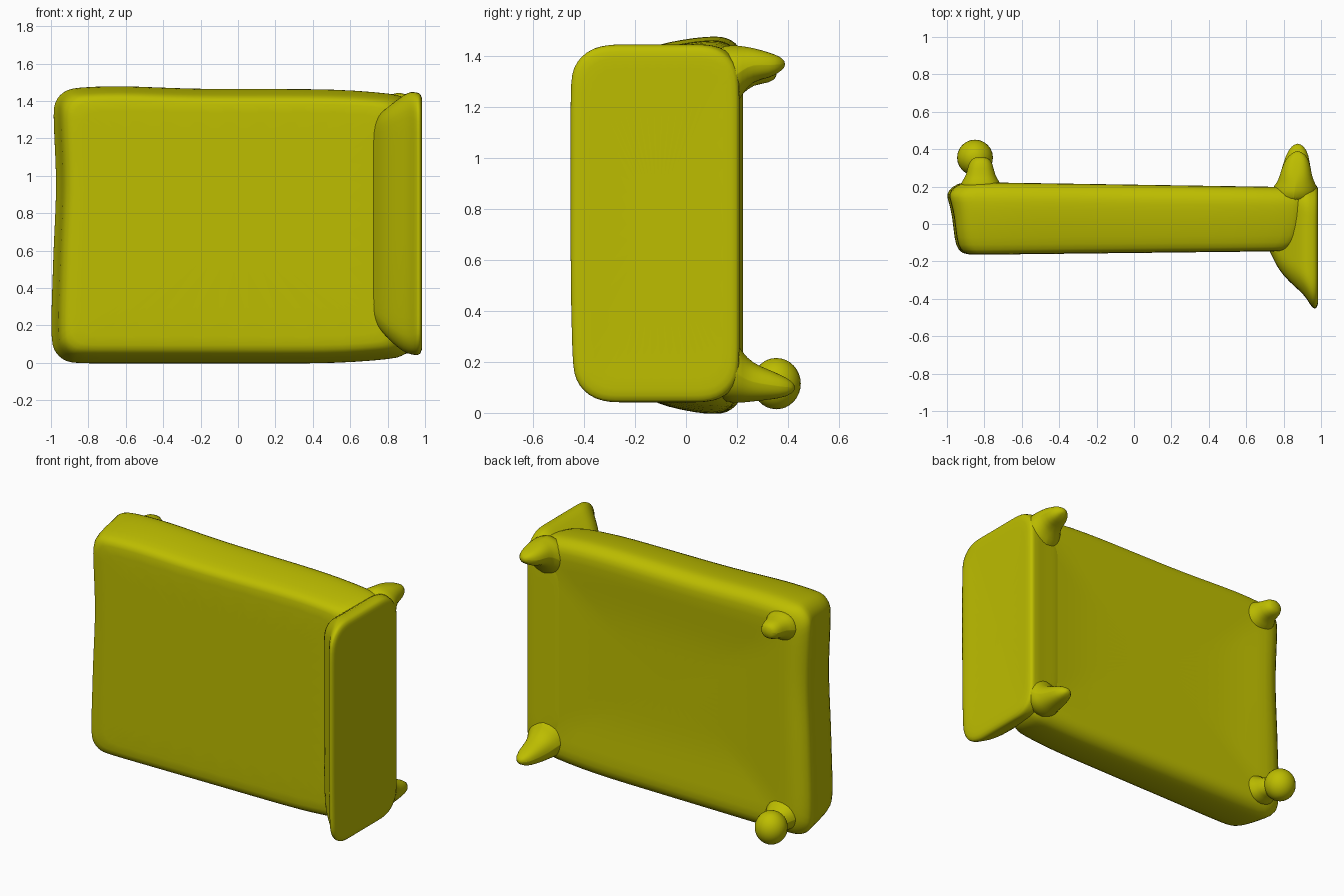
import bpy, bmesh, math

mat = bpy.data.materials.new("olive_yellow")
mat.diffuse_color = (0.51, 0.51, 0.0, 1)


def rounded_rect(u0, u1, v0, v1, r, arc=4, side=8):
    """Rounded rectangle outline with extra points along the straight sides."""
    r = min(r, (u1 - u0) * 0.49, (v1 - v0) * 0.49)
    centres = [(u1 - r, v1 - r), (u0 + r, v1 - r), (u0 + r, v0 + r), (u1 - r, v0 + r)]
    corners = []
    for k, (cu, cv) in enumerate(centres):
        angles = [math.pi / 2 * (k + i / arc) for i in range(arc + 1)]
        corners.append([(cu + r * math.cos(a), cv + r * math.sin(a)) for a in angles])
    pts = []
    for k in range(4):
        pts += corners[k]
        a, b = corners[k][-1], corners[(k + 1) % 4][0]
        pts += [(a[0] + (b[0] - a[0]) * i / side, a[1] + (b[1] - a[1]) * i / side)
                for i in range(1, side)]
    return pts


def finish(name, bm):
    bmesh.ops.recalc_face_normals(bm, faces=bm.faces)
    me = bpy.data.meshes.new(name)
    bm.to_mesh(me)
    bm.free()
    me.shade_smooth()
    me.materials.append(mat)
    ob = bpy.data.objects.new(name, me)
    bpy.context.collection.objects.link(ob)
    ob.modifiers.new("soften", 'SUBSURF').levels = 1
    ob.modifiers["soften"].render_levels = 1
    return ob


def loft(name, rings, place, side=8):
    """Skin rounded-rectangle rings (t, u0, u1, v0, v1, radius)."""
    bm = bmesh.new()
    loops = [[bm.verts.new(place(t, u, v)) for u, v in rounded_rect(*box, side=side)]
             for t, *box in rings]
    for a, b in zip(loops, loops[1:]):
        n = len(a)
        for i in range(n):
            bm.faces.new((a[i], a[(i + 1) % n], b[(i + 1) % n], b[i]))
    bm.faces.new(loops[0])
    bm.faces.new(loops[-1])
    return finish(name, bm)


# Mattress and base: slab on its side, thinner toward the headboard
def mattress_place(y, x, z):
    y *= 1 - 0.11 * (x + 0.9) / 1.6
    if x < -0.85:
        x += 0.02 * math.exp(-((z - 0.95) / 0.3) ** 2)
        x -= 0.008 * math.exp(-((z - 0.2) / 0.15) ** 2)
    if z > 1.35:
        z += 0.018 * math.exp(-((x + 0.65) / 0.25) ** 2)
    # narrows where it runs into the headboard
    pinch = max(0, x - 0.55) / 0.4
    z -= 0.035 * pinch * (z - 0.72) / 0.72
    return x, y, z


loft("mattress", [
    (-0.165, -0.82, 0.78, 0.16, 1.32, 0.08),
    (-0.165, -0.89, 0.82, 0.09, 1.39, 0.08),
    (-0.145, -0.935, 0.87, 0.05, 1.42, 0.10),
    (-0.08, -0.955, 0.92, 0.025, 1.44, 0.10),
    (0.04, -0.965, 0.94, 0.0, 1.46, 0.11),
    (0.12, -0.985, 0.95, -0.005, 1.465, 0.12),
    (0.16, -1.0, 0.95, 0.0, 1.46, 0.12),
    (0.20, -0.965, 0.94, 0.025, 1.44, 0.12),
    (0.228, -0.91, 0.91, 0.07, 1.40, 0.11),
    (0.222, -0.80, 0.82, 0.16, 1.30, 0.08),
    (0.205, -0.60, 0.62, 0.34, 1.12, 0.08),
    (0.20, -0.40, 0.42, 0.50, 0.96, 0.08),
], mattress_place)

# Headboard: board flaring to a thin lip at its outer front edge
loft("headboard", [
    (0.70, -0.11, 0.17, 0.26, 1.22, 0.06),
    (0.735, -0.16, 0.185, 0.21, 1.30, 0.07),
    (0.765, -0.235, 0.195, 0.17, 1.34, 0.08),
    (0.83, -0.31, 0.20, 0.10, 1.39, 0.10),
    (0.89, -0.36, 0.205, 0.055, 1.435, 0.11),
    (0.925, -0.40, 0.21, 0.045, 1.45, 0.12),
    (0.955, -0.455, 0.21, 0.04, 1.445, 0.14),
    (0.978, -0.455, 0.21, 0.045, 1.44, 0.14),
    (0.988, -0.41, 0.18, 0.09, 1.40, 0.11),
    (0.98, -0.34, 0.12, 0.16, 1.32, 0.08),
], lambda x, y, z: (x, y + 0.025 * max(0, 0.5 - z) * (y < -0.2), z))


# Legs: tapered stubs pointing backward, flaring into the corners
def leg(name, rings):
    # each ring: y, x centre, z centre, half width, half height
    loft(name, [(y, x - a, x + a, z - b, z + b, min(a, b)) for y, x, z, a, b in rings],
         lambda y, x, z: (x, y, z), side=2)


leg("headboard_leg_upper", [
    (0.10, 0.85, 1.31, 0.13, 0.13), (0.19, 0.86, 1.32, 0.125, 0.125),
    (0.22, 0.865, 1.345, 0.10, 0.095), (0.26, 0.865, 1.37, 0.085, 0.065),
    (0.33, 0.87, 1.365, 0.07, 0.05), (0.37, 0.875, 1.37, 0.045, 0.03),
    (0.39, 0.875, 1.37, 0.01, 0.01)])
leg("headboard_leg_lower", [
    (0.10, 0.85, 0.18, 0.13, 0.13), (0.19, 0.86, 0.165, 0.125, 0.125),
    (0.22, 0.865, 0.14, 0.10, 0.10), (0.26, 0.865, 0.12, 0.085, 0.075),
    (0.33, 0.87, 0.11, 0.07, 0.058), (0.40, 0.875, 0.10, 0.05, 0.037),
    (0.43, 0.875, 0.10, 0.012, 0.01)])
leg("foot_leg_upper", [
    (0.16, -0.82, 1.33, 0.13, 0.11), (0.23, -0.82, 1.34, 0.10, 0.085),
    (0.26, -0.82, 1.35, 0.075, 0.06), (0.33, -0.82, 1.35, 0.065, 0.055),
    (0.36, -0.82, 1.35, 0.035, 0.03)])
leg("foot_leg_lower", [
    (0.16, -0.82, 0.14, 0.13, 0.11), (0.23, -0.82, 0.13, 0.10, 0.085),
    (0.26, -0.82, 0.12, 0.075, 0.06), (0.34, -0.82, 0.115, 0.06, 0.05)])

# Ball on the lower foot leg
bm = bmesh.new()
bmesh.ops.create_uvsphere(bm, u_segments=12, v_segments=8, radius=0.103)
bmesh.ops.translate(bm, verts=bm.verts, vec=(-0.85, 0.355, 0.115))
finish("foot_leg_ball", bm)
